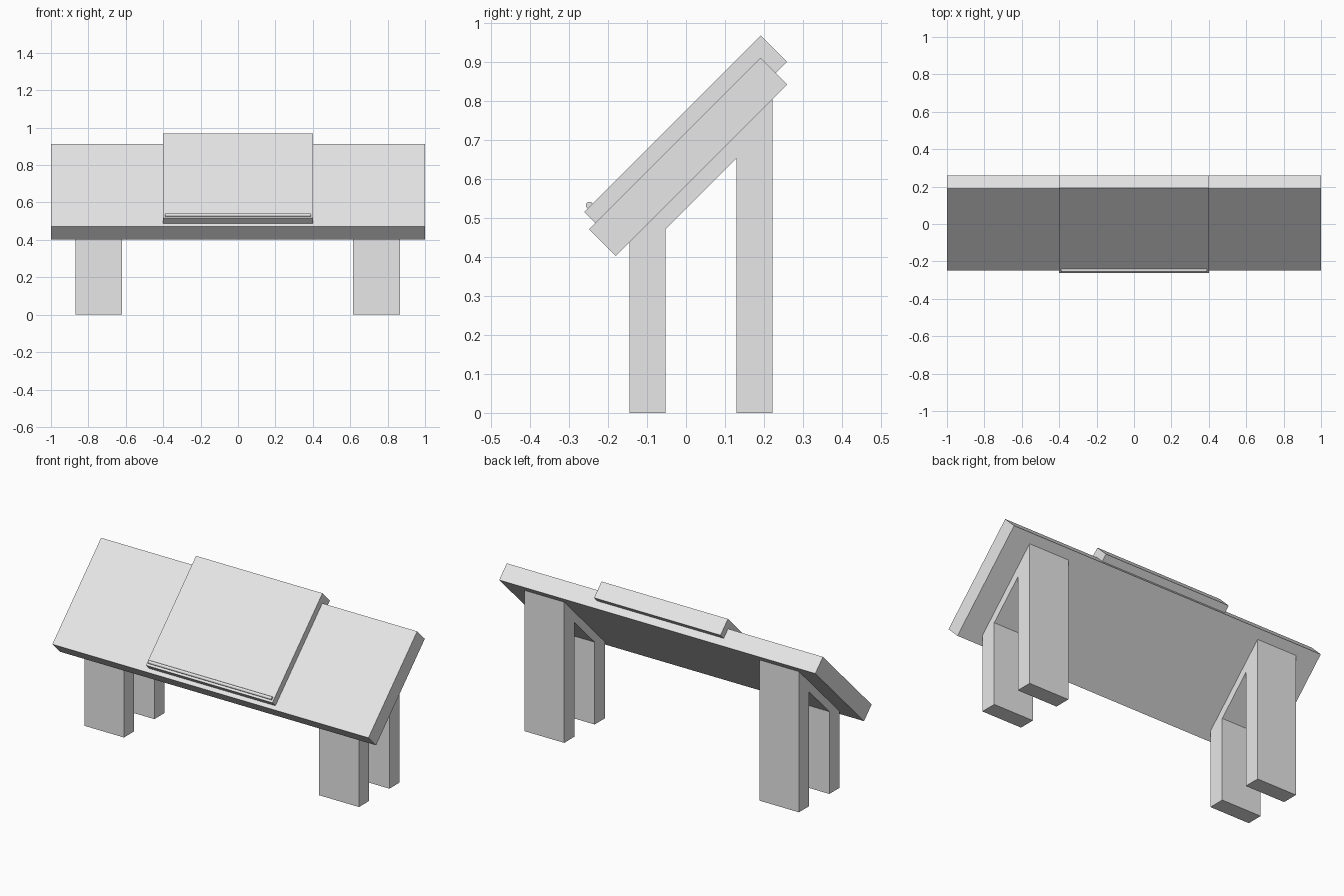
import bpy
import bmesh

cube = bpy.data.objects.get("Cube")
if cube:
    bpy.data.objects.remove(cube, do_unlink=True)

grey = bpy.data.materials.new("light grey")
grey.use_nodes = True
colour = (0.8, 0.8, 0.8, 1)
grey.diffuse_color = colour
grey.node_tree.nodes["Principled BSDF"].inputs["Base Color"].default_value = colour


def extrude_profile(name, profile, x0, x1):
    """Solid made by sweeping a (y, z) outline from x0 to x1."""
    bm = bmesh.new()
    face = bm.faces.new([bm.verts.new((x0, y, z)) for y, z in profile])
    swept = bmesh.ops.extrude_face_region(bm, geom=[face])["geom"]
    verts = [v for v in swept if isinstance(v, bmesh.types.BMVert)]
    bmesh.ops.translate(bm, verts=verts, vec=(x1 - x0, 0, 0))
    bmesh.ops.recalc_face_normals(bm, faces=bm.faces)
    mesh = bpy.data.meshes.new(name)
    bm.to_mesh(mesh)
    bm.free()
    mesh.materials.append(grey)
    obj = bpy.data.objects.new(name, mesh)
    bpy.context.collection.objects.link(obj)
    return obj


def slanted_slab(name, low, high, bottom, top, half_width):
    """Slab tilted 45 degrees: low/high bound y+z, bottom/top bound z-y."""
    corners = [(low, bottom), (high, bottom), (high, top), (low, top)]
    profile = [((s - d) / 2, (s + d) / 2) for s, d in corners]
    return extrude_profile(name, profile, -half_width, half_width)


# Sloping board and the raised panel set into it
slanted_slab("sloping_board", 0.222, 1.103, 0.583, 0.721, 1.0)
slanted_slab("raised_panel", 0.255, 1.161, 0.642, 0.777, 0.4)

# Thin rounded ledge along the panel's lower edge
bpy.ops.mesh.primitive_cylinder_add(vertices=24, radius=0.009, depth=0.78,
                                    location=(0, -0.248, 0.533),
                                    rotation=(0, 1.5708, 0))
ledge = bpy.context.object
ledge.name = "page_ledge"
ledge.data.materials.append(grey)
bpy.ops.object.shade_smooth_by_angle()

# Leg frames: front post, slanted brace and back post in one outline
front, front_in, back_in, back = -0.145, -0.053, 0.13, 0.222
brace, board = 0.524, 0.585
frame = [(front, 0), (front_in, 0), (front_in, front_in + brace),
         (back_in, back_in + brace), (back_in, 0), (back, 0),
         (back, back + board), (front, front + board)]
for name, x0, x1 in (("right_leg_frame", -0.87, -0.62),
                     ("left_leg_frame", 0.615, 0.867)):
    extrude_profile(name, frame, x0, x1)
